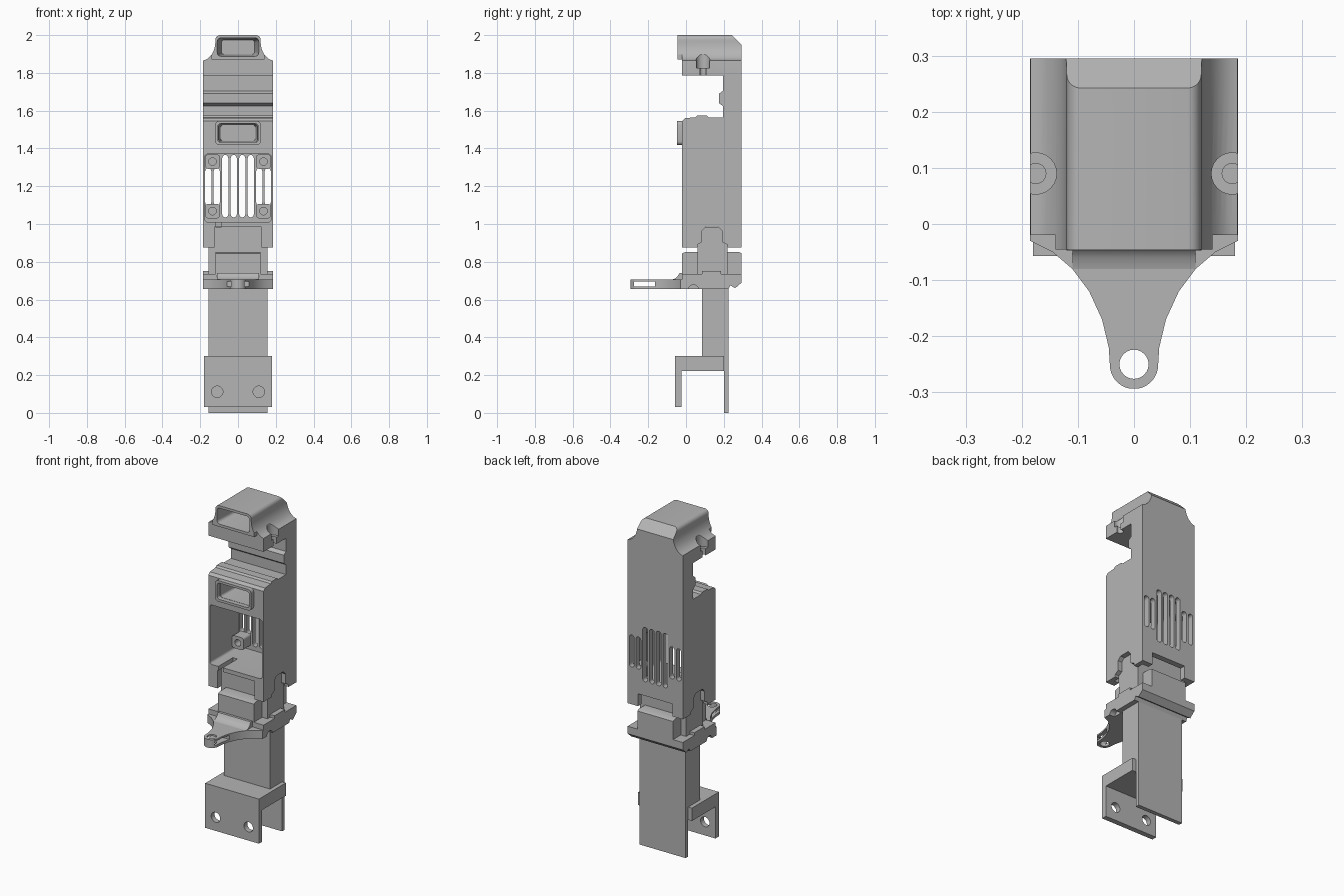
import bpy, math
from mathutils import Vector

cube = bpy.data.objects.get("Cube")
if cube:
    bpy.data.objects.remove(cube, do_unlink=True)

grey = bpy.data.materials.new("light_grey")
grey.use_nodes = True
grey.diffuse_color = (0.46, 0.46, 0.46, 1)
grey.node_tree.nodes["Principled BSDF"].inputs["Base Color"].default_value = (0.46, 0.46, 0.46, 1)
parts = []


def prism(name, pts, axis, lo, hi, taper=1.0):
    """Extrude a 2D outline along an axis; taper scales the far end."""
    place = {"x": lambda a, b, d: (d, a, b),
             "y": lambda a, b, d: (a, d, b),
             "z": lambda a, b, d: (a, b, d)}[axis]
    n = len(pts)
    ca = (min(p[0] for p in pts) + max(p[0] for p in pts)) / 2
    cb = (min(p[1] for p in pts) + max(p[1] for p in pts)) / 2
    verts = [place(a, b, lo) for a, b in pts]
    verts += [place(ca + (a - ca) * taper, cb + (b - cb) * taper, hi) for a, b in pts]
    faces = [tuple(range(n))[::-1], tuple(range(n, 2 * n))]
    faces += [(i, (i + 1) % n, (i + 1) % n + n, i + n) for i in range(n)]
    mesh = bpy.data.meshes.new(name)
    mesh.from_pydata(verts, [], faces)
    area = sum(pts[i][0] * pts[(i + 1) % n][1] - pts[(i + 1) % n][0] * pts[i][1] for i in range(n))
    if (area > 0) == (axis == "y"):
        mesh.flip_normals()
    mesh.materials.append(grey)
    ob = bpy.data.objects.new(name, mesh)
    bpy.context.collection.objects.link(ob)
    parts.append(ob)
    return ob


def rect(a0, a1, b0, b1):
    return [(a0, b0), (a1, b0), (a1, b1), (a0, b1)]


def box(name, x0, x1, y0, y1, z0, z1):
    return prism(name, rect(x0, x1, y0, y1), "z", z0, z1)


def arc(ca, cb, ra, rb, start, end, n=10):
    angles = [math.radians(start + (end - start) * i / n) for i in range(n + 1)]
    return [(ca + ra * math.cos(t), cb + rb * math.sin(t)) for t in angles]


def circle(ca, cb, r):
    return arc(ca, cb, r, r, 0, 345, 23)


def rounded(a0, a1, b0, b1, r):
    pts = []
    for ca, cb, s in ((a1 - r, b1 - r, 0), (a0 + r, b1 - r, 90),
                      (a0 + r, b0 + r, 180), (a1 - r, b0 + r, 270)):
        pts += arc(ca, cb, r, r, s, s + 90, 5)
    return pts


def mirrored(half):
    """Close a right-hand outline with its mirror image."""
    return half + [(-a, b) for a, b in reversed(half)]


def cut(target, *cutters):
    """Subtract each cutter and remove it again."""
    for c in cutters:
        mod = target.modifiers.new("cut", "BOOLEAN")
        mod.operation, mod.solver, mod.object = "DIFFERENCE", "EXACT", c
        bpy.context.view_layer.update()
        deps = bpy.context.evaluated_depsgraph_get()
        mesh = bpy.data.meshes.new_from_object(target.evaluated_get(deps))
        target.modifiers.clear()
        target.data = mesh
        parts.remove(c)
        bpy.data.objects.remove(c, do_unlink=True)


# Main housing: C-shaped side profile with ribbed throat
housing = prism("main_housing", [
    (-.02, .875), (.295, .875), (.295, 1.785), (.195, 1.785), (.195, 1.705),
    (.175, 1.69), (.175, 1.64), (.195, 1.625), (.195, 1.565), (.12, 1.565),
    (.11, 1.575), (.06, 1.575), (.05, 1.565), (-.005, 1.56), (-.02, 1.545)],
    "x", -.185, .185)

# Open front chamber and its back vents
cut(housing, prism("chamber", rounded(-.175, .175, 1.01, 1.37, .015), "y", -.1, .26))
for i in range(8):
    x = (i - 3.5) * .045
    z0, z1 = (1.035, 1.365) if 2 <= i <= 5 else (1.1, 1.295)
    cut(housing, prism("vent", rounded(x - .016, x + .016, z0, z1, .0155), "y", .24, .4))

# Bottom socket with front, back and side notches
notch = [(.06, .8), (.22, .8), (.22, .89), (.19, .905), (.19, .965), (.17, .986),
         (.105, .986), (.085, .965), (.085, .905), (.06, .89)]
cut(housing,
    box("socket", -.158, .158, .02, .26, .8, .986),
    box("front_notch", -.125, .125, -.1, .05, .8, .985),
    box("back_notch", -.115, .115, .24, .4, .8, .95),
    box("floor_slot", -.118, -.088, -.1, .12, .95, 1.03),
    prism("side_notches", notch, "x", -.3, .3))

# Corner screw posts inside the chamber
for sx in (-1, 1):
    for z in (1.068, 1.33):
        x = sx * .135
        post = prism("screw_post", rounded(x - .038, x + .038, z - .038, z + .038, .014), "y", .19, .262)
        cut(post, prism("hole", circle(x, z, .02), "y", .1, .25))

# Head block with concave shoulders
half = [(.185, 1.785), (.185, 1.862)] + arc(.195, 1.965, .075, .1, 262, 180)
half += arc(.095, 1.975, .025, .025, 0, 90, 5)
head = prism("head_block", mirrored(half), "y", -.045, .295)
cut(head,
    box("lip_underside", -.3, .3, -.1, -.02, 1.7, 1.872),
    prism("back_chamfer", [(.24, 2.002), (.297, 1.945), (.4, 1.945), (.4, 2.1), (.24, 2.1)], "x", -.3, .3),
    prism("head_opening", rounded(-.11, .11, 1.888, 1.985, .02), "y", -.046, .2, .8))
for s in (-1, 1):
    cut(head,
        box("lip_corner", min(s * .14, s * .3), max(s * .14, s * .3), -.1, -.02, 1.7, 2.1),
        prism("counterbore", circle(s * .175, .09, .037), "z", 1.825, 2.1),
        prism("bolt_hole", circle(s * .175, .09, .018), "z", 1.7, 1.9))

# Framed front port below the throat
cut(housing, prism("port", rounded(-.108, .108, 1.432, 1.532, .015), "y", -.1, .16, .85))
frame = prism("port_frame", rounded(-.12, .12, 1.418, 1.545, .02), "y", -.047, -.02)
cut(frame, prism("port_hole", rounded(-.107, .107, 1.433, 1.531, .015), "y", -.1, .1))

# Connector plug joining the housing to the flange
box("plug_core", -.155, .155, .06, .22, .73, .985)
prism("plug_front", [(-.02, .73), (.06, .73), (.06, .852), (.0, .852), (-.02, .845)], "x", -.12, .12)
prism("plug_back", [(.22, .73), (.295, .73), (.295, .845), (.28, .852), (.22, .852)], "x", -.12, .12)

# Flange with raised side pads
flange = prism("flange", [(-.02, .655), (.225, .655), (.235, .675), (.26, .66), (.295, .69),
                          (.295, .735), (-.02, .735)], "x", -.185, .185)
for s in (-1, 1):
    cut(flange, prism("screw_recess", circle(.04, .65, .028), "x", *sorted((s * .15, s * .3))))
    box("side_pad", *sorted((s * .155, s * .185)), .085, .185, .735, .752)

# Eyelet tab with flared root
curve = [(.185, -.02), (.185, -.03), (.145, -.05), (.11, -.08), (.08, -.12),
         (.057, -.17), (.045, -.22)] + arc(0, -.251, .043, .043, 0, -80, 8)
tab = prism("eyelet_tab", mirrored(curve), "z", .655, .705)
cut(tab,
    prism("eyelet", circle(0, -.25, .026), "z", .5, .9),
    box("cross_slot", -.3, .3, -.275, -.165, .67, .695))
prism("tab_fillet", [(-.02, .705), (-.08, .705), (-.06, .71), (-.045, .722), (-.035, .74), (-.02, .74)],
      "x", -.11, .11)

# Shaft, long rear plate and lower clamp bracket
box("shaft", -.155, .155, .085, .225, .3, .655)
box("rear_plate", -.155, .155, .2, .225, 0, .3)
box("clamp_bridge", -.18, .18, -.025, .2, .222, .3)
plate = box("clamp_plate", -.18, .18, -.057, -.025, .03, .3)
for s in (-1, 1):
    cut(plate, prism("clamp_hole", circle(s * .11, .112, .03), "y", -.2, .1))

# Smooth the curved faces and keep edges sharp
bpy.ops.object.select_all(action="DESELECT")
for ob in parts:
    ob.select_set(True)
bpy.context.view_layer.objects.active = housing
bpy.ops.object.shade_smooth_by_angle(angle=math.radians(28))
